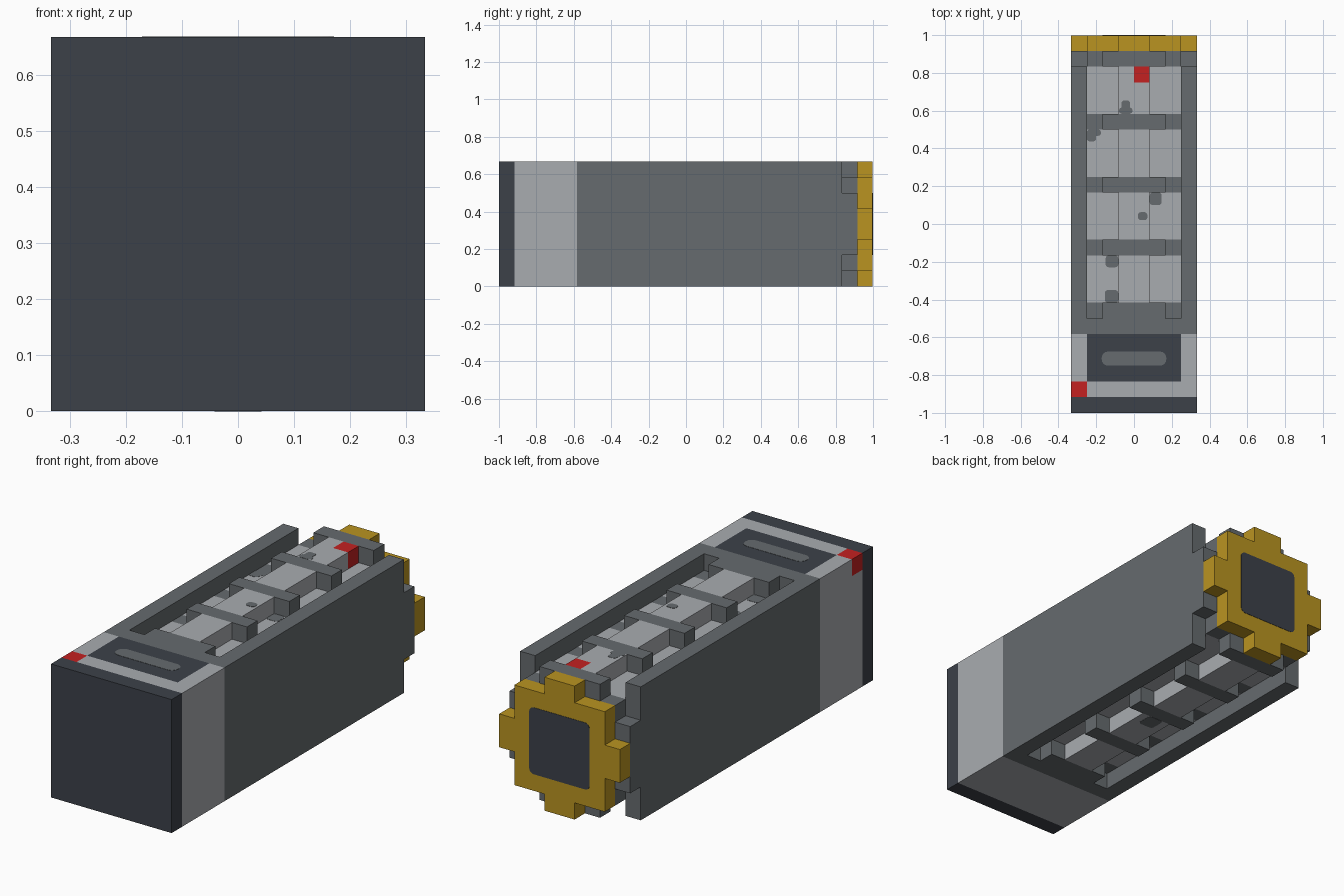
import bpy, bmesh, math
from mathutils import Vector

U = 1 / 12          # one block; the model is 8 x 24 x 8 blocks
MID = 4             # height of the long axis, in blocks

if "Cube" in bpy.data.objects:
    bpy.data.objects.remove(bpy.data.objects["Cube"])


def material(name, hexcode):
    rgb = [int(hexcode[i:i + 2], 16) / 255 for i in (0, 2, 4)]
    lin = [c / 12.92 if c < 0.04 else ((c + 0.055) / 1.055) ** 2.4 for c in rgb]
    m = bpy.data.materials.new(name)
    m.use_nodes = True
    m.diffuse_color = (*lin, 1)
    m.node_tree.nodes["Principled BSDF"].inputs["Base Color"].default_value = (*lin, 1)
    return m


GRAY = material("mid gray", "666b6e")
LIGHT = material("light gray", "a9acb0")
DARK = material("dark slate", "3c4149")
GOLD = material("gold", "ba9421")
RED = material("red", "c42121")


def finish(bm, name, mats):
    bmesh.ops.recalc_face_normals(bm, faces=bm.faces)
    bmesh.ops.scale(bm, vec=(U, U, U), verts=bm.verts)
    mesh = bpy.data.meshes.new(name)
    bm.to_mesh(mesh)
    bm.free()
    for m in mats:
        mesh.materials.append(m)
    ob = bpy.data.objects.new(name, mesh)
    bpy.context.collection.objects.link(ob)
    return ob


def prism(name, outline, direction, mats, cuts=(), rule=None):
    """Extrude an outline, slice it by axis planes and colour faces by a rule."""
    bm = bmesh.new()
    face = bm.faces.new([bm.verts.new(p) for p in outline])
    top = bmesh.ops.extrude_face_region(bm, geom=[face], use_keep_orig=True)["geom"]
    bmesh.ops.translate(bm, vec=direction,
                        verts=[v for v in top if isinstance(v, bmesh.types.BMVert)])
    for axis, value in cuts:
        normal = Vector((0, 0, 0))
        normal[axis] = 1
        bmesh.ops.bisect_plane(bm, geom=bm.verts[:] + bm.edges[:] + bm.faces[:],
                               dist=1e-5, plane_co=normal * value, plane_no=normal)
    if rule:
        bm.normal_update()
        for f in bm.faces:
            f.material_index = rule(f.calc_center_median())
    return finish(bm, name, mats)


def box(name, x, y, z, mats, cuts=(), rule=None):
    pts = [(x[0], y[0], z[0]), (x[1], y[0], z[0]), (x[1], y[0], z[1]), (x[0], y[0], z[1])]
    return prism(name, pts, (0, y[1] - y[0], 0), mats, cuts, rule)


def stepped(name, quarter, y0, y1, mats, cuts=(), rule=None):
    """Extrude a stepped section, given as one quarter, along the long axis."""
    half = quarter + [(-x, z) for x, z in reversed(quarter)]
    full = half + [(-x, -z) for x, z in half]
    return prism(name, [(x, y0, MID + z) for x, z in full], (0, y1 - y0, 0), mats, cuts, rule)


def rounded(x0, x1, y0, y1, r, steps=4):
    pts = []
    for k, (cx, cy) in enumerate([(x1 - r, y1 - r), (x0 + r, y1 - r),
                                  (x0 + r, y0 + r), (x1 - r, y0 + r)]):
        for i in range(steps + 1):
            a = (k + i / steps) * math.pi / 2
            pts.append((cx + r * math.cos(a), cy + r * math.sin(a)))
    return pts


def top_plate(name, rect, r, z, mat, thick=0.015):
    prism(name, [(x, y, z) for x, y in rounded(*rect, r)], (0, 0, thick), [mat])


# Front end cap, and the light band with its dark top panel and red corner
box("front_cap", (-4, 4), (-12, -11), (0, 8), [DARK])


def band_colour(c):
    if c.x < -3 and c.y < -10 and c.z > 7 and c.y > -10.99:
        return 2
    return 1 if abs(c.x) < 3 and c.y > -10 and c.z > 7.99 else 0


box("light_band", (-4, 4), (-11, -7), (0, 8), [LIGHT, DARK, RED],
    [(0, -3), (0, 3), (1, -10), (2, 7)], band_colour)
top_plate("panel_slot", (-2.05, 2.05, -9, -8.1), 0.4, 8, GRAY)

# Housing: bulkhead and two side walls
box("bulkhead", (-4, 4), (-7, -6), (0, 8), [GRAY])
for side, x in (("right", (-4, -3)), ("left", (3, 4))):
    box(side + "_wall", x, (-6, 10), (0, 8), [GRAY])

# Inner ribs and the wider rear flange
RIB = [(3, 3), (2, 3), (2, 4)]
for i, y in enumerate((-6, -2, 2, 6)):
    stepped(f"rib_{i + 1}", RIB, y, y + 1, [GRAY])
stepped("rear_flange", [(4, 2), (3, 2)] + RIB, 10, 11, [GRAY])

# Light core pieces between the ribs; the last one has a red block on top
CORE = [(3, 3), (1, 3), (1, 4)]
for i, y in enumerate((-5, -1, 3)):
    stepped(f"core_{i + 1}", CORE, y, y + 3, [LIGHT])
stepped("core_4", CORE, 7, 10, [LIGHT, RED], [(0, 0), (1, 9), (2, 7)],
        lambda c: int(c.x > 0 and c.y > 9 and c.z > 7.01))

# Worn gray patches on the core: left, right, near, far, height
patches = [(-0.95, -0.1, 7, 7.4, 8), (-0.8, -0.25, 7, 7.85, 8),
           (-3, -2.4, 5.25, 6, 7), (-3, -2.1, 5.6, 6, 7),
           (1, 1.75, 1.2, 2, 7), (0.25, 0.85, 0.25, 0.75, 8),
           (-1.8, -1, -2.75, -2, 7), (-1.85, -1, -5, -4.2, 7),
           (-0.5, 0.5, 1, 2, 0)]
for i, (*rect, z) in enumerate(patches):
    top_plate(f"worn_patch_{i + 1}", rect, 0.18, z, GRAY, 0.015 if z else -0.015)

# Gold cog at the rear with a dark rounded panel
stepped("rear_cog", [(4, 1), (3, 1), (3, 3), (1, 3), (1, 4)], 11, 11.98, [GOLD])
prism("rear_panel", [(x, 11.98, z) for x, z in rounded(-2, 2, 2, 6, 0.3)], (0, 0.02, 0), [DARK])
